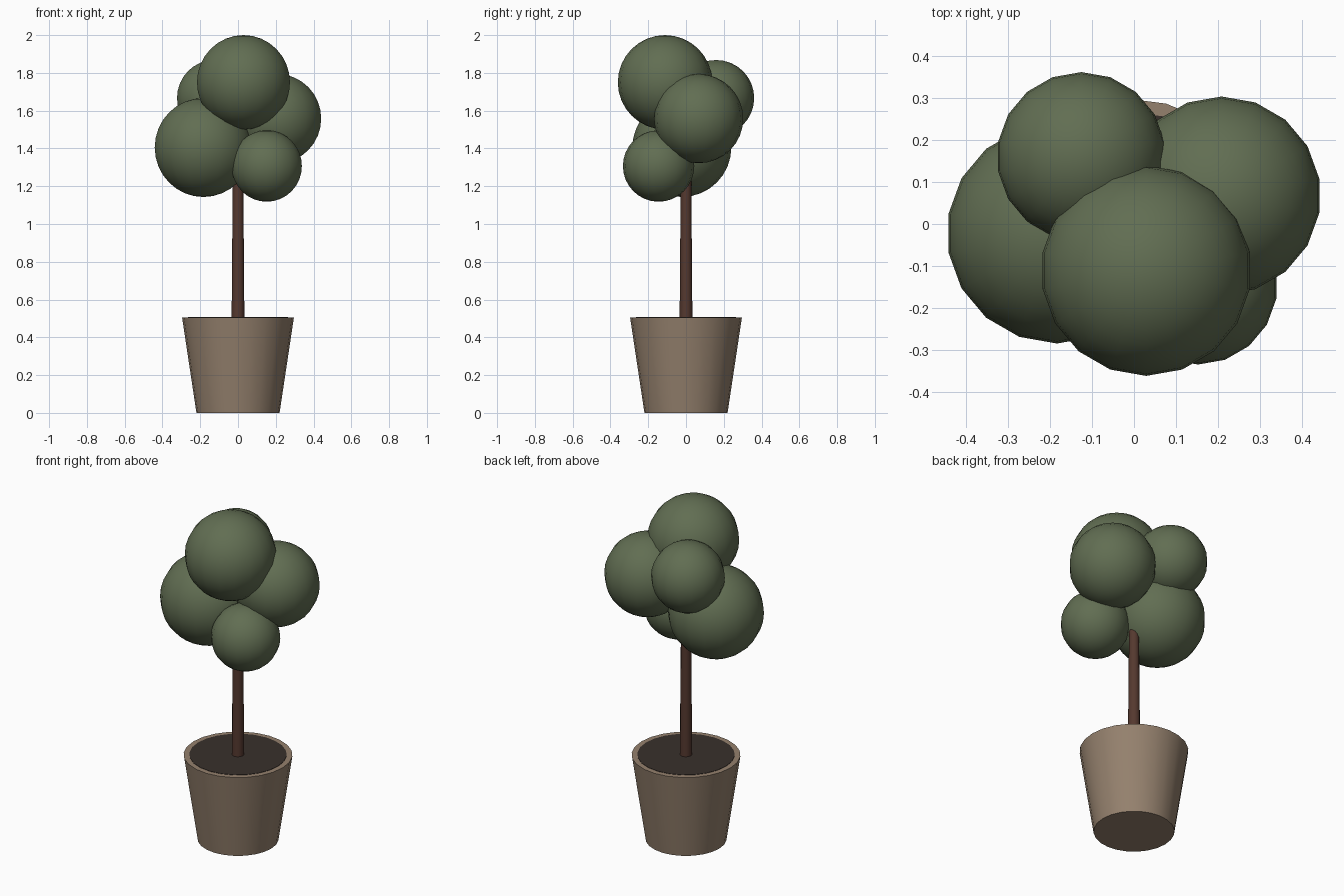
import bpy, math

if "Cube" in bpy.data.objects:
    bpy.data.objects.remove(bpy.data.objects["Cube"])


def material(name, rgb):
    m = bpy.data.materials.new(name)
    m.diffuse_color = (*rgb, 1)
    m.use_nodes = True
    m.node_tree.nodes["Principled BSDF"].inputs["Base Color"].default_value = m.diffuse_color
    return m


CLAY = material("clay", (0.30, 0.22, 0.155))
SOIL = material("dark_soil", (0.04, 0.03, 0.025))
BARK = material("bark", (0.09, 0.04, 0.028))
LEAF = material("leaf", (0.12, 0.155, 0.085))


def finish(name, mat):
    ob = bpy.context.object
    ob.name = name
    ob.data.materials.append(mat)
    bpy.ops.object.shade_smooth_by_angle(angle=math.radians(40))
    return ob


def tapered(name, r_bottom, r_top, z0, z1, sides, mat):
    bpy.ops.mesh.primitive_cone_add(vertices=sides, radius1=r_bottom, radius2=r_top,
                                    depth=z1 - z0, location=(0, 0, (z0 + z1) / 2))
    return finish(name, mat)


# Pot, soil flush with its rim, and trunk running up into the foliage
tapered("pot", 0.22, 0.296, 0.0, 0.505, 24, CLAY)
tapered("soil", 0.265, 0.265, 0.47, 0.507, 24, SOIL)
tapered("trunk", 0.034, 0.027, 0.48, 1.35, 12, BARK)

# Foliage balls: x, y, z, radius
BALLS = {
    "foliage_left": (-0.183, -0.022, 1.405, 0.262),
    "foliage_top": (0.029, -0.111, 1.75, 0.25),
    "foliage_right": (0.208, 0.067, 1.558, 0.236),
    "foliage_low_front": (0.152, -0.145, 1.307, 0.189),
    "foliage_back": (-0.125, 0.16, 1.667, 0.201),
}
for name, (x, y, z, r) in BALLS.items():
    bpy.ops.mesh.primitive_uv_sphere_add(segments=18, ring_count=16, radius=r,
                                         location=(x, y, z))
    # Place a vertex meridian on the x axis
    bpy.context.object.rotation_euler.z = math.radians(90 if 18 % 4 == 0 else 0)
    finish(name, LEAF)
